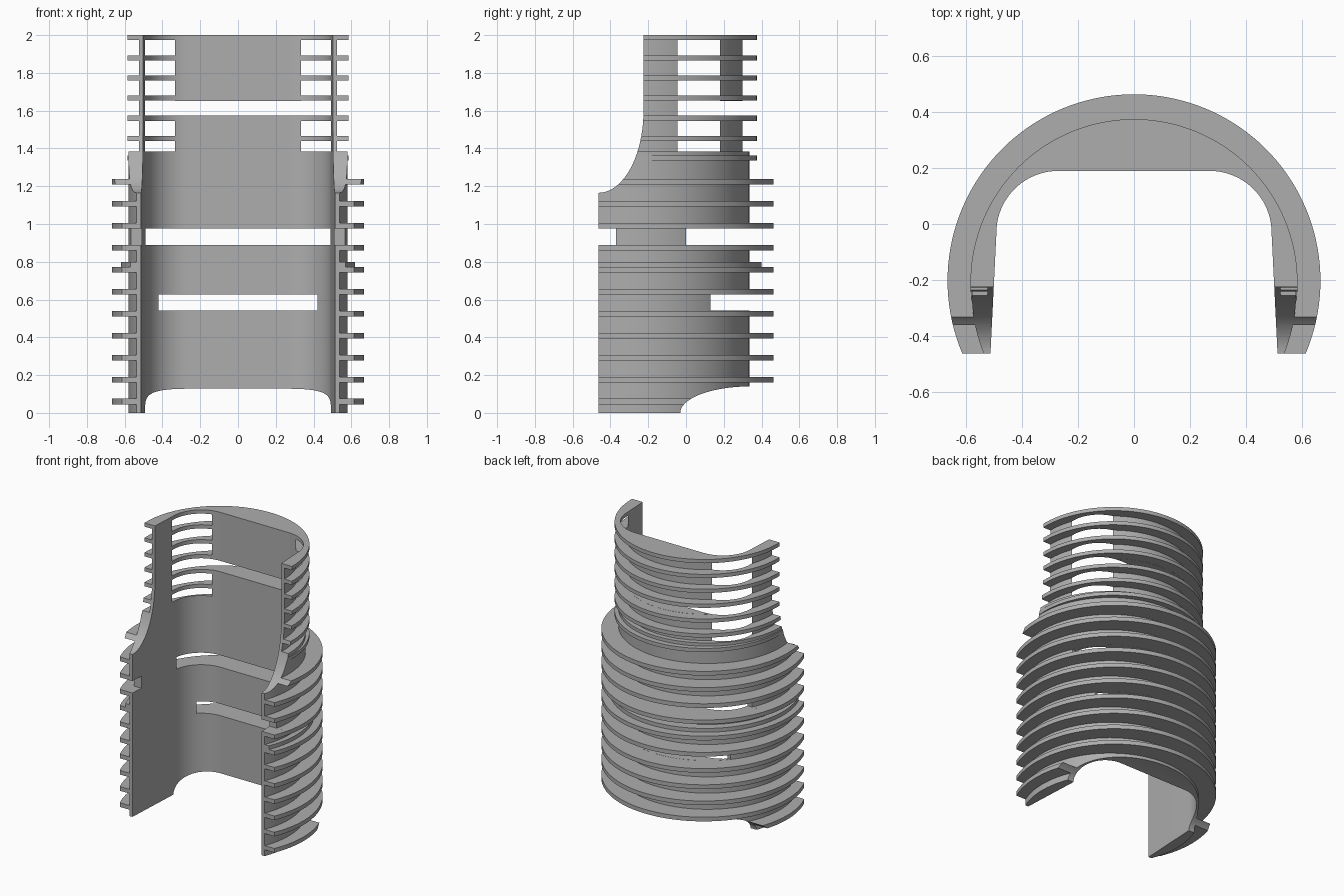
import bpy, bmesh, math
from mathutils import Matrix, Vector

default = bpy.data.objects.get("Cube")
if default:
    bpy.data.objects.remove(default, do_unlink=True)

grey = bpy.data.materials.new("plain_grey")
grey.use_nodes = True
colour = (0.42, 0.42, 0.42, 1)
grey.diffuse_color = colour
grey.node_tree.nodes["Principled BSDF"].inputs["Base Color"].default_value = colour


def new_object(name, bm):
    bmesh.ops.recalc_face_normals(bm, faces=bm.faces)
    mesh = bpy.data.meshes.new(name)
    bm.to_mesh(mesh)
    bm.free()
    mesh.materials.append(grey)
    obj = bpy.data.objects.new(name, mesh)
    bpy.context.collection.objects.link(obj)
    return obj


def discs(name, specs):
    """Overlapping upright discs: radius, centre y, bottom, top."""
    bm = bmesh.new()
    for radius, y, low, high in specs:
        bmesh.ops.create_cone(bm, cap_ends=True, segments=144, radius1=radius,
                              radius2=radius, depth=high - low,
                              matrix=Matrix.Translation((0, y, (low + high) / 2)))
    return new_object(name, bm)


def prism(name, points, direction):
    """Extrude a closed outline along a vector."""
    bm = bmesh.new()
    face = bm.faces.new([bm.verts.new(p) for p in points])
    grown = bmesh.ops.extrude_face_region(bm, geom=[face])["geom"]
    bmesh.ops.translate(bm, vec=Vector(direction),
                        verts=[v for v in grown if isinstance(v, bmesh.types.BMVert)])
    obj = new_object(name, bm)
    obj.hide_render = True
    return obj


def side_cutter(name, outline):
    return prism(name, [(-1, y, z) for y, z in outline], (2, 0, 0))


def slot(name, y0, y1, z0, z1):
    return side_cutter(name, [(y0, z0), (y1, z0), (y1, z1), (y0, z1)])


def arc(cx, cy, rx, ry, start, end, steps=20):
    angles = [math.radians(start + (end - start) * i / steps) for i in range(steps + 1)]
    return [(cx + rx * math.cos(a), cy + ry * math.sin(a)) for a in angles]


# Lower sleeve: wall, evenly spaced wide fins, a thin collar and a shoulder fin
lower_fins = [(0.667, -0.203, z, z + 0.03)
              for z in [0.045 + 0.1163 * i for i in range(11)]]
lower = discs("lower_sleeve", [(0.58, -0.245, 0, 1.385), (0.62, -0.22, 0.77, 0.8),
                               (0.585, -0.21, 1.335, 1.362)] + lower_fins)

# Upper sleeve: narrower wall with smaller fins
upper_fins = [(0.585, -0.21, z - 0.027, z) for z in [2 - 0.1067 * i for i in range(6)]]
upper = discs("upper_sleeve", [(0.525, -0.225, 1.385, 2)] + upper_fins)

# Cavity with a flat back, round corners and slightly flared sides
half = [(0.53, -0.8)] + arc(0.27, -0.03, 0.222, 0.22, 0, 90)
outline = half + [(-x, y) for x, y in reversed(half)]
cavity = prism("cavity_cutter", [(x, y, -0.1) for x, y in outline], (0, 0, 2.3))

# Open front with a concave sweep up to the narrow top
front = side_cutter("front_cutter", [(-1, -0.1), (-0.464, -0.1), (-0.464, 1.165)]
                    + arc(-0.464, 1.6, 0.239, 0.435, -90, 0)
                    + [(-0.225, 2.1), (-1, 2.1)])

# Arched lower edge at the back
base = side_cutter("base_cutter", [(-0.03, -0.1)]
                   + arc(0.34, 0, 0.37, 0.14, 180, 90) + [(0.8, 0.14), (0.8, -0.1)])

# Horizontal slots between fins
low_slot = slot("low_slot_cutter", 0.13, 0.8, 0.541, 0.626)
mid_slot = slot("mid_slot_cutter", 0, 0.8, 0.889, 0.975)
front_notch = slot("front_notch_cutter", -0.8, -0.37, 0.889, 0.975)
high_slot = slot("high_slot_cutter", -0.04, 0.8, 1.574, 1.652)

cuts = {lower: [cavity, front, base, low_slot, mid_slot, front_notch],
        upper: [cavity, front, high_slot]}
for obj, cutters in cuts.items():
    for cutter in cutters:
        mod = obj.modifiers.new(cutter.name, "BOOLEAN")
        mod.operation = "DIFFERENCE"
        mod.solver = "EXACT"
        mod.use_self = cutter is cavity
        mod.object = cutter
    bpy.ops.object.select_all(action="DESELECT")
    obj.select_set(True)
    bpy.context.view_layer.objects.active = obj
    for mod in list(obj.modifiers):
        bpy.ops.object.modifier_apply(modifier=mod.name)
    bpy.ops.object.shade_smooth_by_angle(angle=math.radians(25))

for cutter in {c for group in cuts.values() for c in group}:
    bpy.data.objects.remove(cutter, do_unlink=True)
